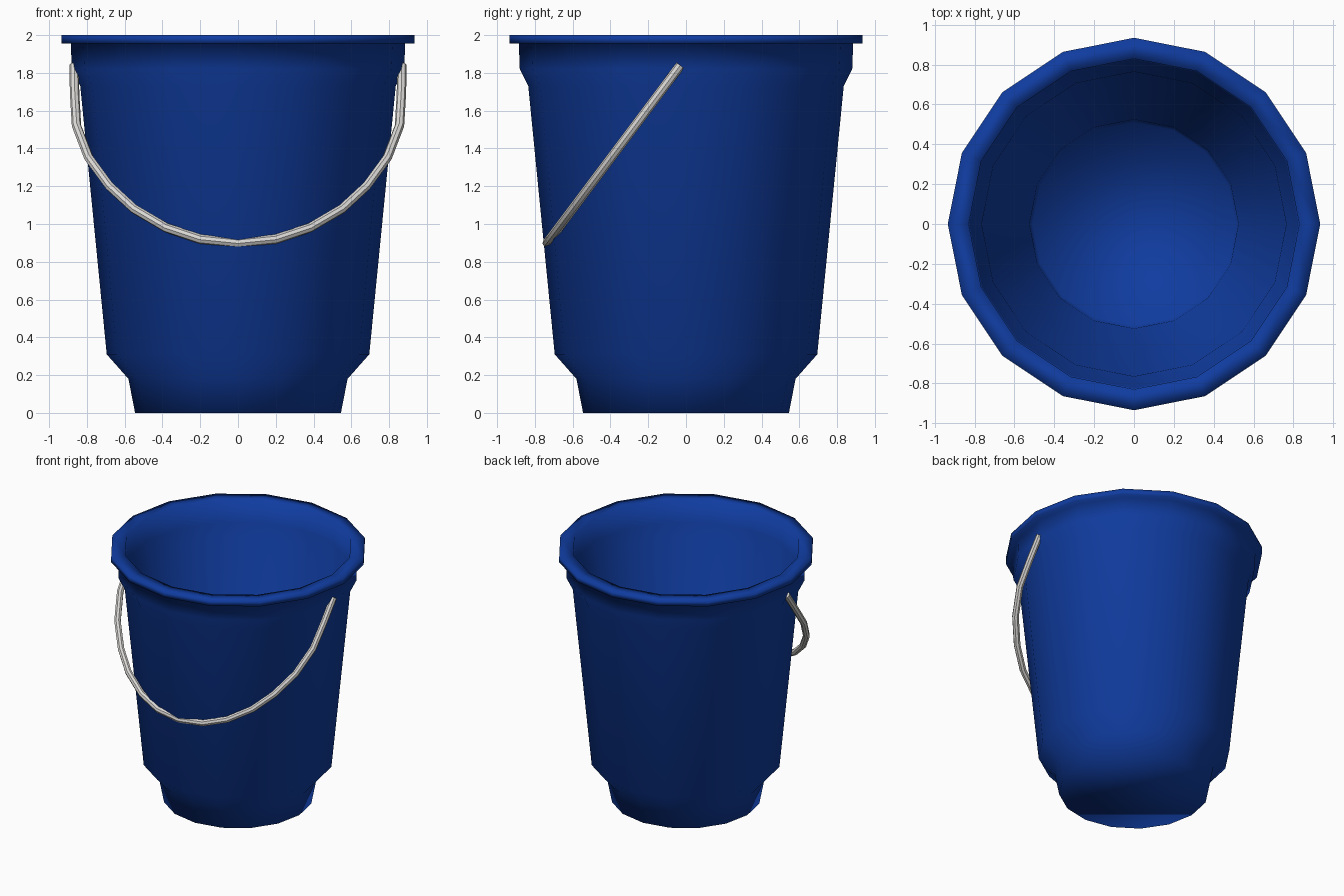
import bpy, bmesh, math

cube = bpy.data.objects.get("Cube")
if cube:
    bpy.data.objects.remove(cube, do_unlink=True)


def make_material(name, rgb):
    mat = bpy.data.materials.new(name)
    mat.use_nodes = True
    mat.diffuse_color = (*rgb, 1)
    mat.node_tree.nodes["Principled BSDF"].inputs["Base Color"].default_value = (*rgb, 1)
    return mat


def lathe(name, profile, sides, mat):
    """Revolve (radius, z) points around z and cap both ends flat."""
    bm = bmesh.new()
    rings = []
    for r, z in profile:
        angles = [math.tau * i / sides for i in range(sides)]
        rings.append([bm.verts.new((r * math.cos(a), r * math.sin(a), z)) for a in angles])
    for low, high in zip(rings, rings[1:]):
        for i in range(sides):
            j = (i + 1) % sides
            bm.faces.new((low[i], low[j], high[j], high[i]))
    bm.faces.new(rings[0][::-1])
    bm.faces.new(rings[-1])
    for f in bm.faces:
        f.smooth = True
    mesh = bpy.data.meshes.new(name)
    bm.to_mesh(mesh)
    bm.free()
    mesh.materials.append(mat)
    obj = bpy.data.objects.new(name, mesh)
    bpy.context.collection.objects.link(obj)
    return obj


blue = make_material("blue plastic", (0.005, 0.045, 0.35))
metal = make_material("light grey metal", (0.70, 0.69, 0.67))

# Bucket: stepped outer wall, flat rim, then the inner wall down to the floor
outer = [(0.545, 0), (0.58, 0.18), (0.695, 0.31), (0.835, 1.73), (0.88, 1.82), (0.885, 1.955)]
rim = [(0.935, 1.955), (0.935, 2.0), (0.83, 2.0)]
inner = [(0.825, 1.82), (0.765, 1.73), (0.635, 0.33), (0.525, 0.2), (0.51, 0.06)]
lathe("bucket_body", outer + rim + inner, 16, blue)

# Handle: half path in (x, z), mirrored, lying on a plane that leans forward
half = [(0.868, 1.84), (0.865, 1.69), (0.855, 1.52), (0.79, 1.35), (0.68, 1.2),
        (0.55, 1.08), (0.38, 0.98), (0.2, 0.92)]
path = half + [(0, 0.9)] + [(-x, z) for x, z in reversed(half)]
curve = bpy.data.curves.new("handle", "CURVE")
curve.dimensions = "3D"
curve.bevel_depth = 0.025
curve.bevel_resolution = 2
curve.use_fill_caps = True
spline = curve.splines.new("POLY")
spline.points.add(len(path) - 1)
for point, (x, z) in zip(spline.points, path):
    point.co = (x, -0.03 - (1.84 - z) * 0.75, z, 1)
handle = bpy.data.objects.new("handle", curve)
bpy.context.collection.objects.link(handle)
curve.materials.append(metal)

bpy.ops.object.select_all(action="DESELECT")
handle.select_set(True)
bpy.context.view_layer.objects.active = handle
bpy.ops.object.convert(target="MESH")
bpy.ops.object.shade_smooth_by_angle(angle=math.radians(30))
